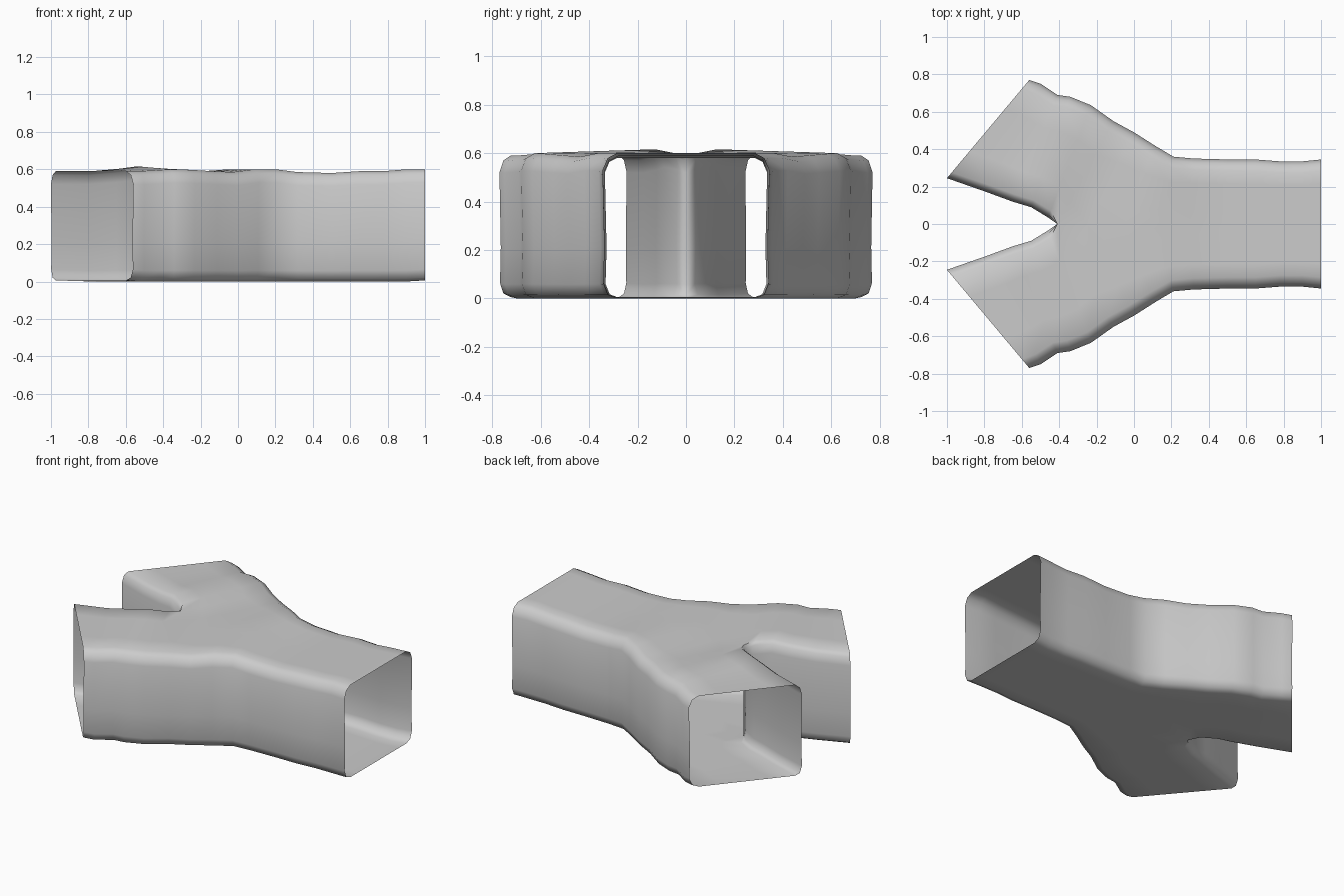
import bpy, bmesh, math
from mathutils import Vector

if "Cube" in bpy.data.objects:
    bpy.data.objects.remove(bpy.data.objects["Cube"])

# Plain grey for the whole shell
grey = bpy.data.materials.new("plain_grey")
grey.use_nodes = True
grey.diffuse_color = (0.6, 0.6, 0.6, 1)
grey.node_tree.nodes["Principled BSDF"].inputs["Base Color"].default_value = grey.diffuse_color

# Plan of one half: outer wall, paired with the fork wall and then the centre line
outer = [(-.56, .77), (-.5, .75), (-.41, .69), (-.34, .68), (-.23, .635),
         (-.11, .55), (0, .49), (.11, .42), (.21, .36), (.32, .35),
         (.5, .345), (.65, .345), (.78, .335), (.9, .335), (1, .345)]
inner = [(-1, .245), (-.8, .175), (-.65, .12), (-.55, .09), (-.46, .035), (-.41, 0)]
inner += [(x, 0) for x in (-.25, -.05, .15, .3, .5, .65, .78, .9, 1)]
TIP = 5                                   # station where the fork closes
roof = [.59, .59, .595, .6, .597, .59, .585, .6, .6, .585, .58, .59, .59, .6, .6]
bump = {2: .008, 3: .016, 4: .008}        # raised rim beside the fork

# Wall profile: inset fraction and height fraction, from floor to roof
profile = [(1, 0), (.35, .025), (.05, .1), (.12, .35), (0, .88), (.35, .965), (1, 1)]
COLUMNS = 4                               # strips across floor and roof


def section(i):
    """Closed ring of points across one half of the tunnel."""
    a, b = Vector(outer[i]), Vector(inner[i])
    d = (b - a).normalized()
    inset_a, inset_b = .06, (.04 if i < TIP else 0)
    floor = .006 if i in (0, len(outer) - 1) else 0
    top_a, top_b = roof[i], roof[i] + bump.get(i, 0)
    near = [(*(a + d * inset_a * f), floor + (top_a - floor) * h) for f, h in profile]
    far = [(*(b - d * inset_b * f), floor + (top_b - floor) * h) for f, h in profile]

    def across(p, q):
        p, q = Vector(p), Vector(q)
        return [p.lerp(q, k / COLUMNS) for k in range(1, COLUMNS)]

    return near + across(near[-1], far[-1]) + far[::-1] + across(far[0], near[0])


# Loft the half shell, leaving the ends and the centre line open
bm = bmesh.new()
rings = [[bm.verts.new(p) for p in section(i)] for i in range(len(outer))]
n, wall = len(rings[0]), len(profile)
first_fork = wall + COLUMNS - 1
for i, (r, s) in enumerate(zip(rings, rings[1:])):
    for k in range(n):
        is_fork_wall = first_fork <= k < first_fork + wall - 1
        if is_fork_wall and i >= TIP:
            continue
        m = (k + 1) % n
        bm.faces.new((r[k], r[m], s[m], s[k]))
bmesh.ops.delete(bm, geom=[v for v in bm.verts if not v.link_faces], context='VERTS')

mesh = bpy.data.meshes.new("forked_tunnel")
bm.to_mesh(mesh)
bm.free()
mesh.materials.append(grey)
tunnel = bpy.data.objects.new("forked_tunnel", mesh)
bpy.context.collection.objects.link(tunnel)

# Smooth shading, then mirror across the centre line
bpy.ops.object.select_all(action='DESELECT')
tunnel.select_set(True)
bpy.context.view_layer.objects.active = tunnel
bpy.ops.object.shade_smooth_by_angle(angle=math.radians(60))
mirror = tunnel.modifiers.new("mirror", 'MIRROR')
mirror.use_axis = (False, True, False)
mirror.use_clip = True
mirror.merge_threshold = .001
